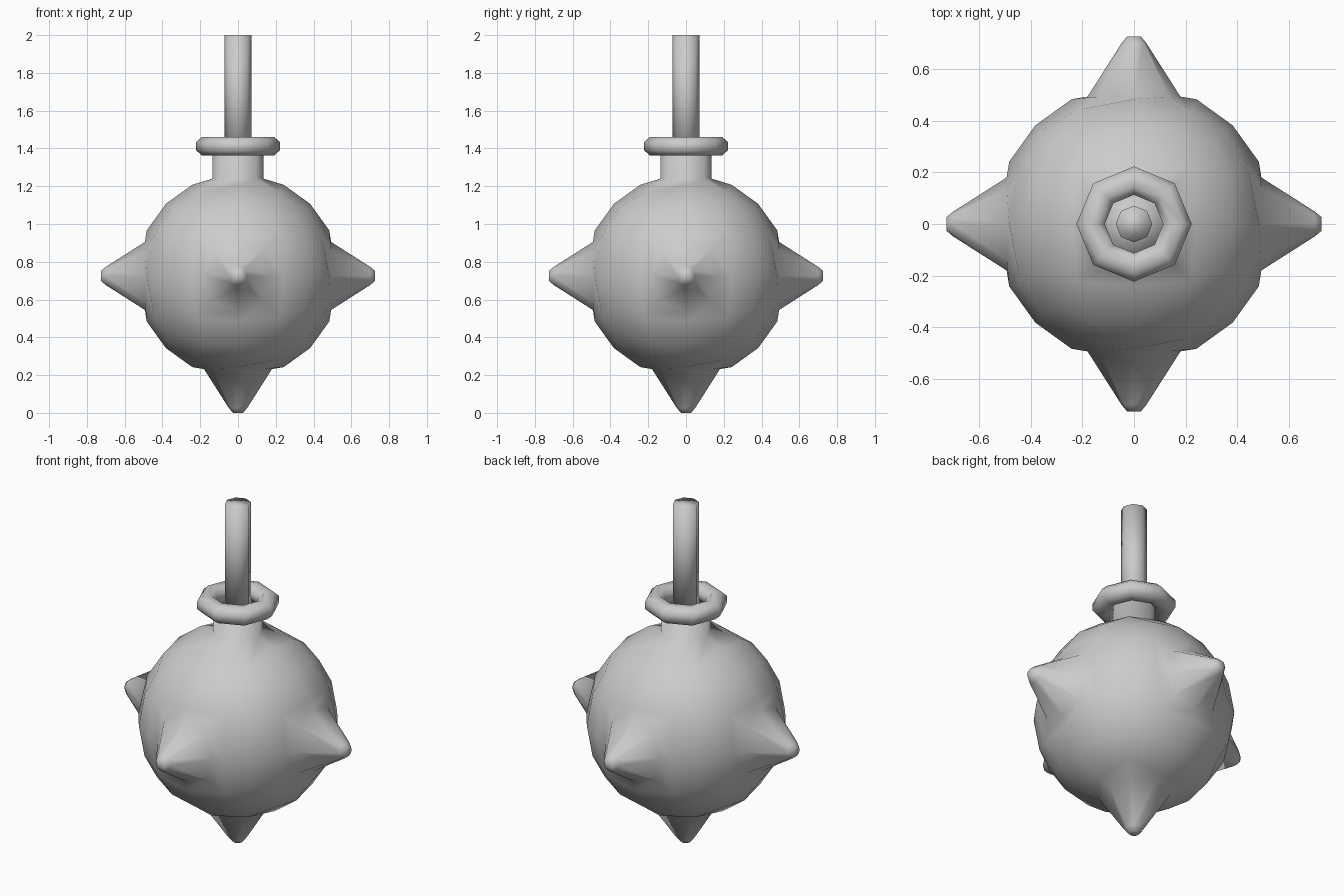
import bpy, bmesh, math
from mathutils import Vector

old = bpy.data.objects.get("Cube")
if old:
    bpy.data.objects.remove(old, do_unlink=True)

CENTRE_Z = 0.725
RADIUS = 0.54

grey = bpy.data.materials.new("plain_grey")
grey.use_nodes = True
grey.diffuse_color = (0.6, 0.6, 0.6, 1)
grey.node_tree.nodes["Principled BSDF"].inputs["Base Color"].default_value = (0.6, 0.6, 0.6, 1)


def finish(bm, name, z=0.0):
    """Turn a bmesh into a smooth grey object."""
    bmesh.ops.recalc_face_normals(bm, faces=bm.faces[:])
    for f in bm.faces:
        f.smooth = True
    mesh = bpy.data.meshes.new(name)
    bm.to_mesh(mesh)
    bm.free()
    mesh.materials.append(grey)
    obj = bpy.data.objects.new(name, mesh)
    obj.location.z = z
    bpy.context.collection.objects.link(obj)
    return obj


def grow(bm, axis, rings, diagonal=1.0):
    """Draw the patch around one pole outward through (radius, height) rings."""
    n = Vector(axis)
    pole = max(bm.verts, key=lambda v: v.co.dot(n))
    patch = list(pole.link_faces)
    for radius, height in rings:
        bmesh.ops.inset_region(bm, faces=patch, thickness=0.001, use_even_offset=False)
        for v in {v for f in patch for v in f.verts}:
            r = v.co - n * v.co.dot(n)
            if r.length < 0.002:
                v.co = n * height
                continue
            d = r.normalized()
            corner = max(abs(c) for c in d) < 0.9
            v.co = n * height + d * radius * (diagonal if corner else 1.0)


# Ball: gridded cube pushed out to a sphere
bm = bmesh.new()
bmesh.ops.create_cube(bm, size=2)
bmesh.ops.subdivide_edges(bm, edges=bm.edges[:], cuts=3, use_grid_fill=True)
for v in bm.verts:
    v.co = v.co.normalized() * RADIUS

# Five spikes and the neck, all grown out of the ball
for axis in ((1, 0, 0), (-1, 0, 0), (0, 1, 0), (0, -1, 0), (0, 0, -1)):
    grow(bm, axis, [(0.18, 0.493), (0.048, 0.70), (0.027, 0.725)], 1.08)
grow(bm, (0, 0, 1), [(0.135, 0.515), (0.135, 0.65)])
finish(bm, "spiked_ball", CENTRE_Z)

# Collar: eight-sided ring with an eight-sided section
bm = bmesh.new()
SIDES = 8
loops = []
for i in range(SIDES):
    a = math.tau * i / SIDES
    loop = []
    for j in range(8):
        t = math.tau * (j + 0.5) / 8
        r = 0.168 + 0.0595 * math.cos(t)
        loop.append(bm.verts.new((r * math.cos(a), r * math.sin(a), 0.054 * math.sin(t))))
    loops.append(loop)
for i in range(SIDES):
    p, q = loops[i], loops[(i + 1) % SIDES]
    for j in range(8):
        k = (j + 1) % 8
        bm.faces.new((p[j], q[j], q[k], p[k]))
finish(bm, "collar_ring", 1.412)

# Rod standing in the collar
bm = bmesh.new()
bmesh.ops.create_cone(bm, cap_ends=True, segments=8, radius1=0.071, radius2=0.071, depth=0.64)
for v in bm.verts:
    # keep a corner on each axis
    a = round(math.atan2(v.co.y, v.co.x) / (math.pi / 4) + 1e-4) * math.pi / 4
    v.co.x, v.co.y = 0.071 * math.cos(a), 0.071 * math.sin(a)
finish(bm, "fuse_rod", 1.68)
